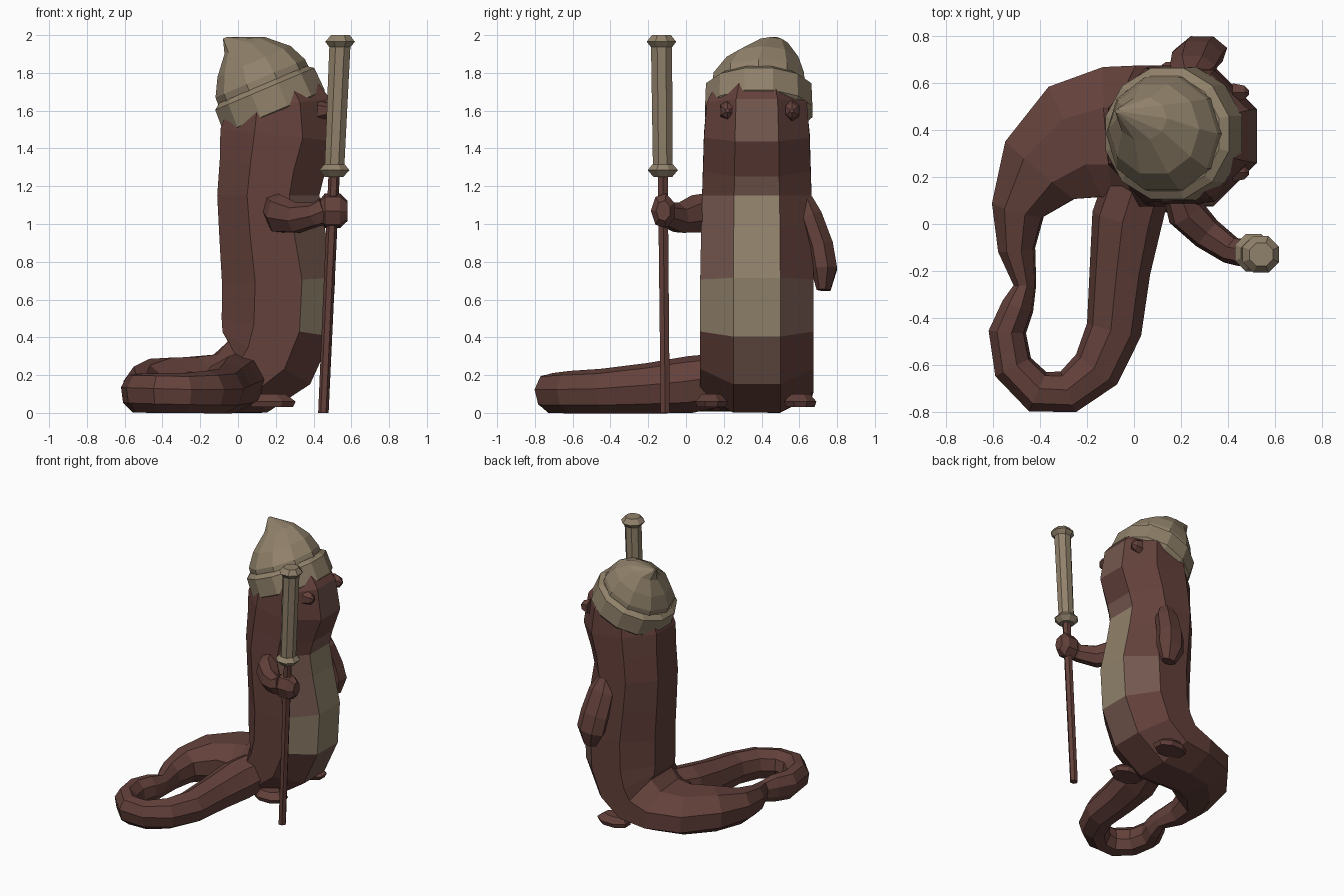
import bpy, math
from mathutils import Vector


def material(name, rgb):
    m = bpy.data.materials.new(name)
    m.diffuse_color = (*rgb, 1)
    return m


BROWN = material("dark_fur", (0.125, 0.052, 0.043))
TAN = material("tan", (0.28, 0.22, 0.145))
MID = material("mid_fur", (0.17, 0.095, 0.075))


def tube(name, rings, n, mats, side=(0, 1, 0), axis=None, paint=None):
    """Loft n-sided rings (x, y, z, side radius, other radius) along a path."""
    pts = [Vector(r[:3]) for r in rings]
    s = Vector(side)
    verts, faces = [], []
    k = 1 / math.cos(math.pi / n)
    for i, r in enumerate(rings):
        t = Vector(axis) if axis else pts[min(i + 1, len(pts) - 1)] - pts[max(i - 1, 0)]
        t.normalize()
        s = (s - t * s.dot(t)).normalized()
        o = t.cross(s)
        for j in range(n):
            a = (j + 0.5) * math.tau / n
            verts.append(pts[i] + (s * math.cos(a) * r[3] + o * math.sin(a) * r[4]) * k)
    for i in range(len(rings) - 1):
        for j in range(n):
            b, c = i * n + j, i * n + (j + 1) % n
            faces.append((b, c, c + n, b + n))
    faces.append(tuple(reversed(range(n))))
    faces.append(tuple(range(len(verts) - n, len(verts))))
    me = bpy.data.meshes.new(name)
    me.from_pydata(verts, [], faces)
    for m in mats:
        me.materials.append(m)
    for (i, j), m in (paint or {}).items():
        me.polygons[i * n + j].material_index = m
    ob = bpy.data.objects.new(name, me)
    bpy.context.collection.objects.link(ob)
    return ob


# Upright body: (x, z, half width, half depth)
Y = 0.375
body = [(x, Y, z, w, d) for x, z, w, d in [
    (0.18, 1.76, 0.20, 0.20), (0.215, 1.63, 0.265, 0.275), (0.215, 1.47, 0.28, 0.31),
    (0.18, 1.30, 0.285, 0.28), (0.16, 1.15, 0.29, 0.27), (0.18, 0.95, 0.295, 0.28),
    (0.215, 0.70, 0.30, 0.30), (0.205, 0.45, 0.30, 0.295), (0.15, 0.29, 0.30, 0.27),
    (0.05, 0.19, 0.30, 0.215), (-0.10, 0.155, 0.295, 0.155)]]
# Tail sweeping round to the side and looping back to the body
tail = [
    (-0.25, 0.35, 0.15, 0.26, 0.145), (-0.40, 0.23, 0.15, 0.19, 0.14),
    (-0.495, 0.06, 0.13, 0.11, 0.12), (-0.50, -0.11, 0.115, 0.075, 0.10),
    (-0.465, -0.26, 0.11, 0.045, 0.075), (-0.495, -0.35, 0.11, 0.065, 0.095),
    (-0.54, -0.46, 0.105, 0.075, 0.10), (-0.515, -0.61, 0.105, 0.08, 0.10),
    (-0.41, -0.715, 0.105, 0.085, 0.10), (-0.28, -0.715, 0.105, 0.085, 0.10),
    (-0.16, -0.62, 0.11, 0.10, 0.105), (-0.085, -0.45, 0.115, 0.11, 0.11),
    (-0.06, -0.20, 0.13, 0.12, 0.125), (-0.03, 0.02, 0.15, 0.14, 0.14),
    (0.03, 0.22, 0.18, 0.13, 0.13)]
belly = {(5, 1): 1, (6, 1): 1, (6, 2): 1, (4, 1): 1, (3, 1): 2, (7, 1): 2,
         (6, 0): 2, (5, 2): 2, (4, 2): 2, (1, 1): 2}
tube("body_and_tail", body + tail, 8, [BROWN, TAN, MID], paint=belly)

# Arm gripping the staff, with its hand
tube("staff_arm", [(0.19, 0.13, 1.08, 0.06, 0.08), (0.22, 0.05, 1.05, 0.075, 0.095),
                   (0.31, -0.04, 1.03, 0.065, 0.075), (0.41, -0.11, 1.05, 0.055, 0.06),
                   (0.46, -0.12, 1.07, 0.055, 0.07)], 7, [BROWN], side=(1, 0, 0))
tube("staff_hand", [(0.43, -0.12, 1.07, 0.03, 0.05), (0.46, -0.12, 1.07, 0.06, 0.085),
                    (0.54, -0.12, 1.07, 0.06, 0.085), (0.58, -0.12, 1.07, 0.035, 0.05)], 7, [BROWN])

# Arm hanging down on the other side
tube("hanging_arm", [(0.24, 0.63, 1.13, 0.04, 0.05), (0.25, 0.66, 1.04, 0.06, 0.09),
                     (0.27, 0.715, 0.88, 0.065, 0.10), (0.29, 0.735, 0.76, 0.065, 0.10),
                     (0.30, 0.73, 0.65, 0.035, 0.05)], 7, [BROWN])

# Flat little feet
for side, y in (("right", 0.135), ("left", 0.605)):
    tube(side + "_foot", [(0.18, y, 0.03, 0.075, 0.11), (0.185, y, 0.06, 0.085, 0.12),
                          (0.17, y, 0.10, 0.05, 0.08)], 8, [BROWN], axis=(0, 0, 1))

# Brow bumps under the hat
for side, y in (("right", 0.22), ("left", 0.56)):
    tube(side + "_brow", [(0.42, y, 1.60, 0.04, 0.05), (0.47, y, 1.60, 0.03, 0.035),
                          (0.49, y, 1.60, 0.01, 0.01)], 6, [BROWN], axis=(1, 0, 0))

# Hat: tilted turned-up brim and a crown leaning backwards
UP = Vector((-0.39, 0, 0.92)).normalized()


def hat_ring(h, r):
    c = Vector((0.165, 0.385, 1.66)) + UP * h
    return (*c, r * 0.98, r)


tube("hat_brim", [hat_ring(-0.10, 0.26), hat_ring(-0.07, 0.29), hat_ring(0.06, 0.285),
                  hat_ring(0.085, 0.25)], 12, [TAN], axis=UP)
tube("hat_crown", [hat_ring(0.02, 0.25), hat_ring(0.12, 0.245),
                   (0.085, 0.405, 1.86, 0.19, 0.20), (0.035, 0.45, 1.945, 0.09, 0.11),
                   (-0.07, 0.48, 1.985, 0.01, 0.01)], 10, [TAN], axis=UP)

# Staff: thin pole, thick grip, guard and end cap
LEAN = (0.045, -0.01, 1)


def staff_part(name, profile, n, mat):
    tube(name, [(0.452 + LEAN[0] * z, -0.11 + LEAN[1] * z, z, r, r) for z, r in profile],
         n, [mat], axis=(0, 0, 1))


staff_part("staff_pole", [(0, 0.024), (1.27, 0.026)], 6, BROWN)
staff_part("staff_grip", [(1.28, 0.052), (1.97, 0.056)], 8, TAN)
staff_part("staff_guard", [(1.25, 0.05), (1.285, 0.08), (1.315, 0.055)], 8, TAN)
staff_part("staff_cap", [(1.935, 0.055), (1.965, 0.078), (2.0, 0.05)], 8, TAN)
